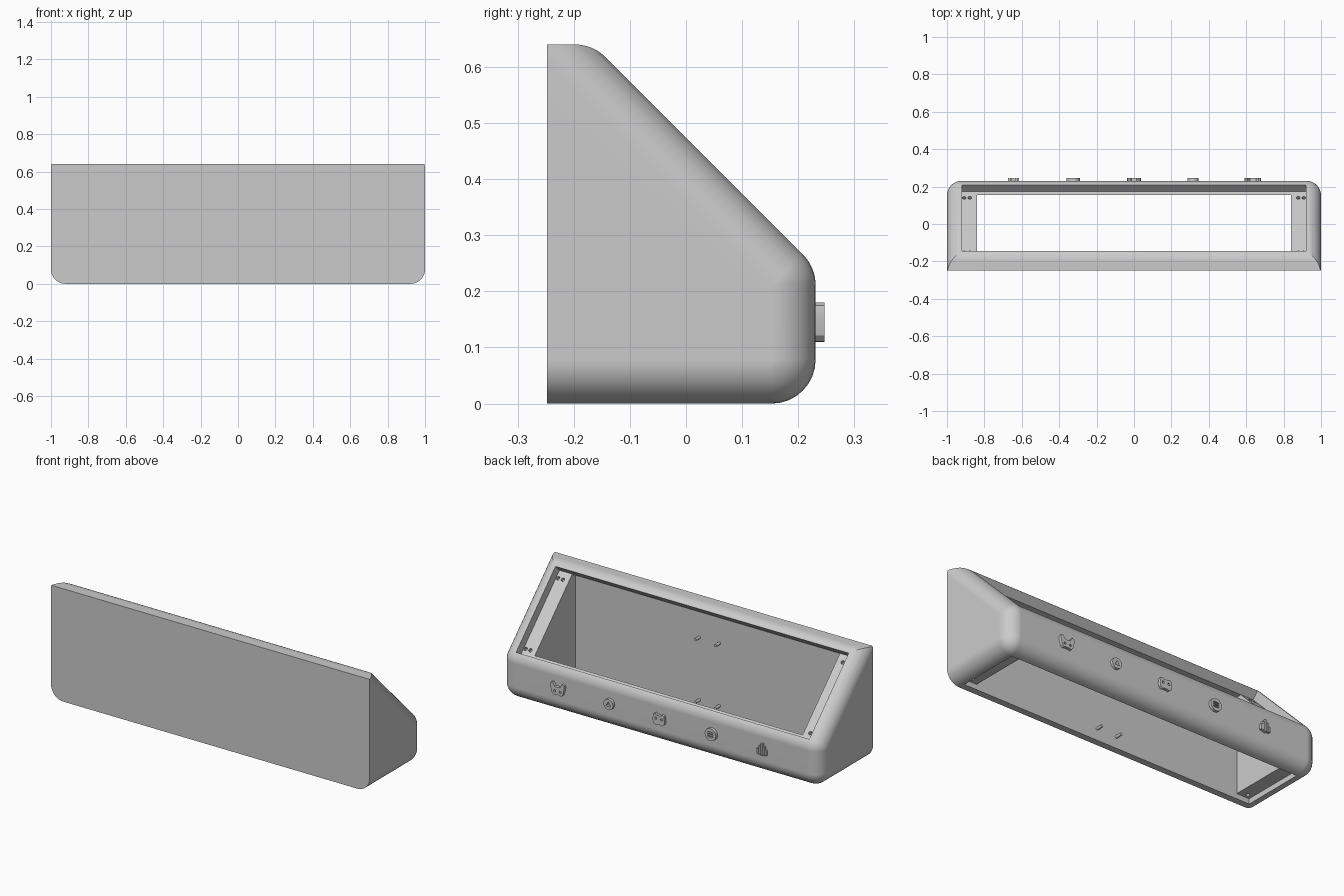
import bpy, bmesh
from math import sin, cos, pi, radians
from mathutils import Vector, Matrix

cube = bpy.data.objects.get("Cube")
if cube:
    bpy.data.objects.remove(cube, do_unlink=True)

gray = bpy.data.materials.new("plain_gray")
gray.use_nodes = True
gray.diffuse_color = (0.6, 0.6, 0.6, 1)
gray.node_tree.nodes["Principled BSDF"].inputs["Base Color"].default_value = (0.6, 0.6, 0.6, 1)

R = 0.078                      # edge radius
FRONT, TOP = -0.248, 0.64
INNER = -0.21                  # inside face of the front wall
SLOPE = 0.474                  # y + z along the sloped face
STEPS = 8


def add_object(name, bm):
    bmesh.ops.recalc_face_normals(bm, faces=bm.faces)
    mesh = bpy.data.meshes.new(name)
    bm.to_mesh(mesh)
    bm.free()
    mesh.materials.append(gray)
    ob = bpy.data.objects.new(name, mesh)
    bpy.context.collection.objects.link(ob)
    return ob


def smooth(ob, angle=35):
    bpy.ops.object.select_all(action='DESELECT')
    ob.select_set(True)
    bpy.context.view_layer.objects.active = ob
    bpy.ops.object.shade_smooth_by_angle(angle=radians(angle))


def arc(cy, cz, r, a0, a1):
    return [(cy + r * cos(a), cz + r * sin(a))
            for a in (radians(a0 + (a1 - a0) * i / STEPS) for i in range(STEPS + 1))]


def section(d):
    """Side profile with its filleted faces drawn in by d."""
    peak = SLOPE - d * 2 ** 0.5 - FRONT
    return ([(FRONT, d), (FRONT, peak)]
            + arc(0.153, SLOPE - R * 2 ** 0.5 - 0.153, R - d, 45, 0)
            + arc(0.153, R, R - d, 0, -90))


def prism_x(name, half, pts):
    """Side profile stretched across the width."""
    bm = bmesh.new()
    ends = [[bm.verts.new((x, y, z)) for y, z in pts] for x in (-half, half)]
    for e in ends:
        bm.faces.new(e)
    n = len(pts)
    for i in range(n):
        j = (i + 1) % n
        bm.faces.new((ends[0][i], ends[0][j], ends[1][j], ends[1][i]))
    return add_object(name, bm)


# Housing: wedge with filleted side edges, lofted end to end
bm = bmesh.new()
rings = []
angles = [pi / 2 * i / STEPS for i in range(STEPS + 1)]
stations = [(-1, a) for a in reversed(angles)] + [(1, a) for a in angles]
for side, a in stations:
    x = side * (1 - R + R * sin(a))
    rings.append([bm.verts.new((x, y, z)) for y, z in section(R * (1 - cos(a)))])
for r0, r1 in zip(rings, rings[1:]):
    for i in range(len(r0)):
        j = (i + 1) % len(r0)
        bm.faces.new((r0[i], r0[j], r1[j], r1[i]))
bm.faces.new(rings[0])
bm.faces.new(rings[-1])
bmesh.ops.remove_doubles(bm, verts=bm.verts, dist=0.0002)
housing = add_object("housing", bm)

# Cutters: rounded top trim, sloped recess, inner cavity, bottom recess
top_y = SLOPE - R * 2 ** 0.5 - (TOP - R)
cutters = [
    prism_x("top_trim_cutter", 1.2,
            [(-0.4, 0.9), (-0.4, TOP)] + arc(top_y, TOP - R, R, 90, 45) + [(0.1, 0.9)]),
    prism_x("panel_recess_cutter", 0.92,
            [(-0.18, 0.582), (0.173, 0.229), (0.308, 0.364), (-0.045, 0.717)]),
    prism_x("cavity_cutter", 0.84,
            [(INNER, -0.1), (0.155, -0.1), (0.155, 0.26), (-0.165, 0.58), (INNER, 0.58)]),
    prism_x("bottom_recess_cutter", 0.92,
            [(INNER, -0.1), (0.155, -0.1), (0.155, 0.03), (INNER, 0.03)]),
]


def cylinder(bm, pos, axis, r, depth):
    turn = Vector((0, 0, 1)).rotation_difference(Vector(axis)).to_matrix().to_4x4()
    bmesh.ops.create_cone(bm, cap_ends=True, segments=16, radius1=r, radius2=r,
                          depth=depth, matrix=Matrix.Translation(pos) @ turn)


# Screw holes in the ledges, and mounting pegs inside the front wall
holes, pegs = bmesh.new(), bmesh.new()
for s in (-1, 1):
    for x in (0.878, 0.908):
        for y in (0.14, -0.15):
            cylinder(holes, (s * x, y, 0.402 - y), (0, 1, 1), 0.01, 0.04)
    for y in (-0.185, 0.13):
        cylinder(holes, (s * 0.89, y, 0.03), (0, 0, 1), 0.01, 0.04)
    for z in (0.065, 0.42):
        cylinder(pegs, (s * 0.0625, INNER + 0.018, z), (0, 1, 0), 0.008, 0.04)
cutters.append(add_object("screw_hole_cutter", holes))
smooth(add_object("mounting_pegs", pegs))

for c in cutters:
    c.hide_render = True
    mod = housing.modifiers.new(c.name, 'BOOLEAN')
    mod.operation, mod.solver, mod.object = 'DIFFERENCE', 'EXACT', c
bpy.context.view_layer.update()
cut = bpy.data.meshes.new_from_object(
    housing.evaluated_get(bpy.context.evaluated_depsgraph_get()))
housing.modifiers.clear()
housing.data = cut
for c in cutters:
    bpy.data.objects.remove(c, do_unlink=True)
smooth(housing, 25)
housing.modifiers.new("even_shading", 'WEIGHTED_NORMAL').keep_sharp = True


# Raised badges on the back: flat outlines with holes, given thickness
def circle(cx, cz, r, n=24, start=0.0):
    return [(cx + r * cos(start + 2 * pi * i / n), cz + r * sin(start + 2 * pi * i / n))
            for i in range(n)]


def box(cx, cz, w, h):
    return [(cx - w / 2, cz - h / 2), (cx + w / 2, cz - h / 2),
            (cx + w / 2, cz + h / 2), (cx - w / 2, cz + h / 2)]


def mirrored(half):
    return half + [(-x, z) for x, z in reversed(half) if x]


def badge(name, x, loops):
    curve = bpy.data.curves.new(name, 'CURVE')
    curve.dimensions, curve.fill_mode, curve.extrude = '2D', 'BOTH', 0.0105
    for loop in loops:
        sp = curve.splines.new('POLY')
        sp.points.add(len(loop) - 1)
        for p, (u, v) in zip(sp.points, loop):
            p.co = (u, v, 0, 1)
        sp.use_cyclic_u = True
    tmp = bpy.data.objects.new(name, curve)
    bpy.context.collection.objects.link(tmp)
    bpy.context.view_layer.update()
    mesh = bpy.data.meshes.new_from_object(
        tmp.evaluated_get(bpy.context.evaluated_depsgraph_get()))
    bpy.data.objects.remove(tmp, do_unlink=True)
    mesh.transform(Matrix.Translation((x, 0.2365, 0.145)) @ Matrix.Rotation(pi / 2, 4, 'X'))
    mesh.materials.clear()
    mesh.materials.append(gray)
    ob = bpy.data.objects.new(name, mesh)
    bpy.context.collection.objects.link(ob)
    smooth(ob, 30)


horned_pad = mirrored([(0, 0.012), (0.016, 0.014), (0.03, 0.035), (0.042, 0.03), (0.043, 0.01),
                       (0.034, -0.024), (0.024, -0.034), (0.012, -0.03), (0, -0.03)])
badge("horned_controller_badge", 0.635,
      [horned_pad, circle(-0.017, -0.012, 0.007, 12), circle(0.017, -0.012, 0.007, 12)])
badge("triangle_badge", 0.315,
      [circle(0, 0, 0.03), circle(0, -0.002, 0.018, 3, pi / 2)])
round_pad = mirrored([(0, 0.022), (0.014, 0.022), (0.022, 0.03), (0.033, 0.024), (0.038, -0.005),
                      (0.034, -0.024), (0.022, -0.034), (0.012, -0.03), (0, -0.03)])
badge("round_controller_badge", 0.0,
      [round_pad, circle(-0.018, 0.002, 0.007, 12), circle(0.018, 0.002, 0.007, 12)])
badge("slotted_disc_badge", -0.325,
      [circle(0, 0, 0.035)] + [box(0, z, 0.036, 0.006) for z in (-0.012, 0, 0.012)])
badge("bars_badge", -0.645,
      [box(0, 0, 0.01, 0.068)] + [box(s * x, z, 0.009, h) for s in (-1, 1)
                                  for x, z, h in ((0.013, -0.006, 0.05), (0.025, -0.014, 0.03))])
